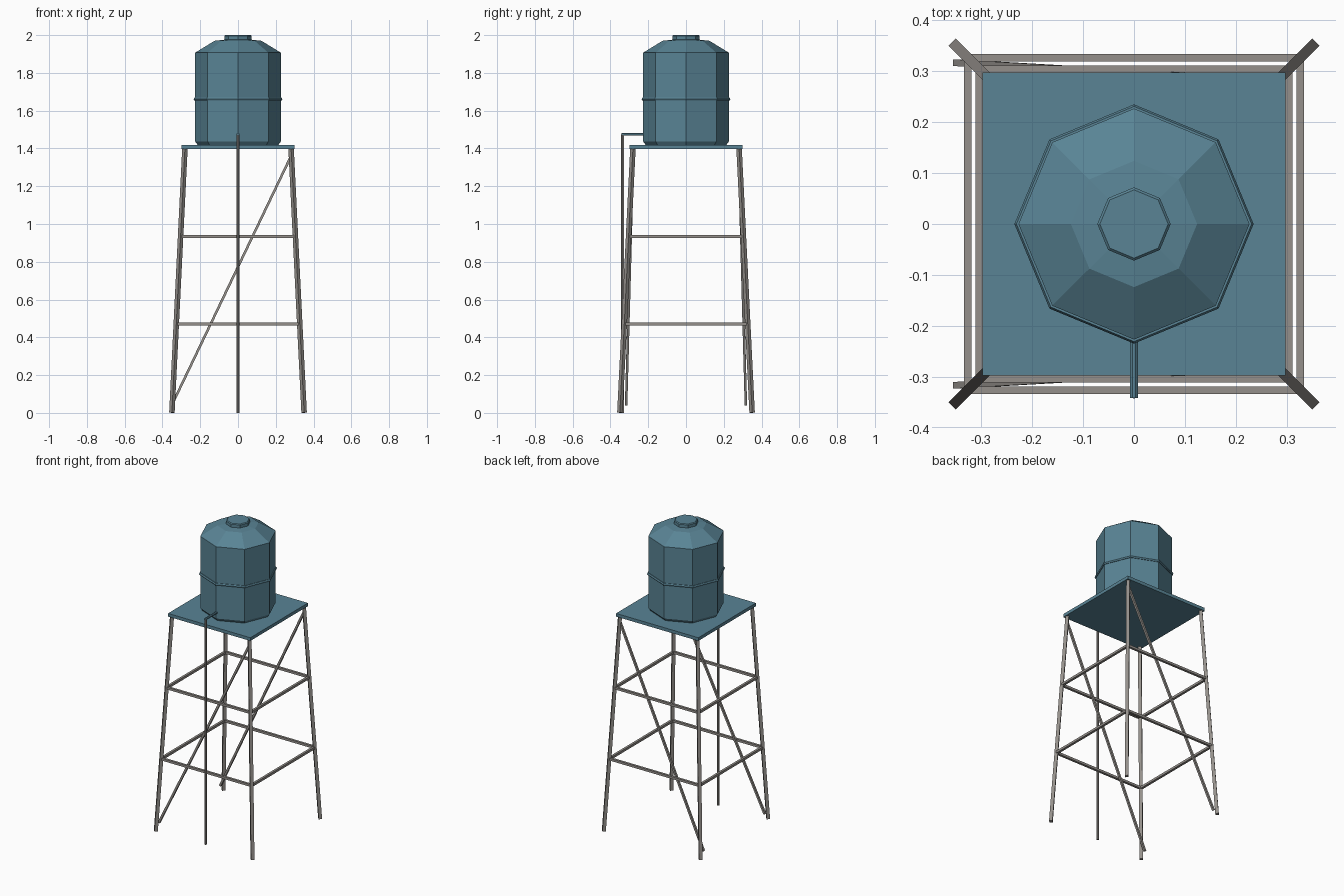
import bpy, bmesh, math
from mathutils import Vector, Matrix

if "Cube" in bpy.data.objects:
    bpy.data.objects.remove(bpy.data.objects["Cube"])


def material(name, color):
    m = bpy.data.materials.new(name)
    m.diffuse_color = color
    m.use_nodes = True
    m.node_tree.nodes["Principled BSDF"].inputs["Base Color"].default_value = m.diffuse_color
    return m


BLUE = material("blue_paint", (0.10, 0.23, 0.30, 1))
STEEL = material("weathered_steel", (0.30, 0.28, 0.26, 1))


def finish(name, bm, mat):
    bmesh.ops.recalc_face_normals(bm, faces=bm.faces)
    me = bpy.data.meshes.new(name)
    bm.to_mesh(me)
    bm.free()
    me.materials.append(mat)
    ob = bpy.data.objects.new(name, me)
    bpy.context.collection.objects.link(ob)
    return ob


def lathe(name, profile, mat, sides=8, closed=False):
    # revolve (radius, z) points; open profiles get flat end caps
    bm = bmesh.new()
    rings = []
    for r, z in profile:
        rings.append([bm.verts.new((r * math.cos(2 * math.pi * i / sides),
                                    r * math.sin(2 * math.pi * i / sides), z))
                      for i in range(sides)])
    pairs = list(zip(rings, rings[1:]))
    if closed:
        pairs.append((rings[-1], rings[0]))
    else:
        bm.faces.new(rings[0])
        bm.faces.new(rings[-1])
    for a, b in pairs:
        for i in range(sides):
            j = (i + 1) % sides
            bm.faces.new((a[i], a[j], b[j], b[i]))
    return finish(name, bm, mat)


def bar(name, a, b, radius, mat, sides=4, spin=math.pi / 4):
    # straight prism between two points
    a, b = Vector(a), Vector(b)
    z = (b - a).normalized()
    ref = Vector((0, 0, 1)) if abs(z.z) < 0.9 else Vector((0, 1, 0))
    x = ref.cross(z).normalized()
    y = z.cross(x)
    bm = bmesh.new()
    bmesh.ops.create_cone(bm, cap_ends=True, segments=sides, radius1=radius,
                          radius2=radius, depth=(b - a).length,
                          matrix=Matrix.Rotation(spin, 4, 'Z'))
    rot = Matrix((x, y, z)).transposed().to_4x4()
    bm.transform(Matrix.Translation((a + b) / 2) @ rot)
    return finish(name, bm, mat)


# tank body, hoop and lid
lathe("tank", [(0.212, 1.417), (0.227, 1.437), (0.227, 1.907),
               (0.124, 1.970), (0.060, 1.977)], BLUE)
lathe("tank_hoop", [(0.222, 1.653), (0.231, 1.653), (0.235, 1.661),
                    (0.231, 1.669), (0.222, 1.669)], BLUE, closed=True)
lathe("tank_lid", [(0.072, 1.968), (0.072, 1.995), (0.067, 2.0)], BLUE)

# platform
bm = bmesh.new()
bmesh.ops.create_cube(bm, size=1, matrix=Matrix.Translation((0, 0, 1.4075))
                      @ Matrix.Diagonal((0.596, 0.596, 0.021, 1)))
finish("platform", bm, BLUE)


def spread(z):
    # leg centre offset at a given height
    return 0.35 - 0.069 * z / 1.4


# splayed square legs, turned to face the corners
for sx in (-1, 1):
    for sy in (-1, 1):
        side = ("front" if sy < 0 else "back") + ("_left" if sx < 0 else "_right")
        bar(side + "_leg", (sx * spread(0), sy * spread(0), 0.001),
            (sx * spread(1.4), sy * spread(1.4), 1.4), 0.0145, STEEL, 4, 0)

# horizontal braces
for level, z in (("lower", 0.47), ("upper", 0.933)):
    c = spread(z)
    for s in (-1, 1):
        bar(level + ("_front" if s < 0 else "_back") + "_brace",
            (-c, s * c, z), (c, s * c, z), 0.0108, STEEL)
        bar(level + ("_left" if s < 0 else "_right") + "_brace",
            (s * c, -c, z), (s * c, c, z), 0.0108, STEEL)

# diagonal braces on the front and back
for s in (-1, 1):
    bar("front_diagonal" if s < 0 else "back_diagonal",
        (-0.35, s * 0.317, 0.042), (0.281, s * 0.281, 1.36), 0.0092, STEEL)

# drain pipe
bar("downpipe", (0, -0.335, 0), (0, -0.335, 1.475), 0.008, STEEL, 8, 0)
bar("outlet_pipe", (0, -0.342, 1.475), (0, -0.2, 1.475), 0.008, BLUE, 8, math.pi / 8)
